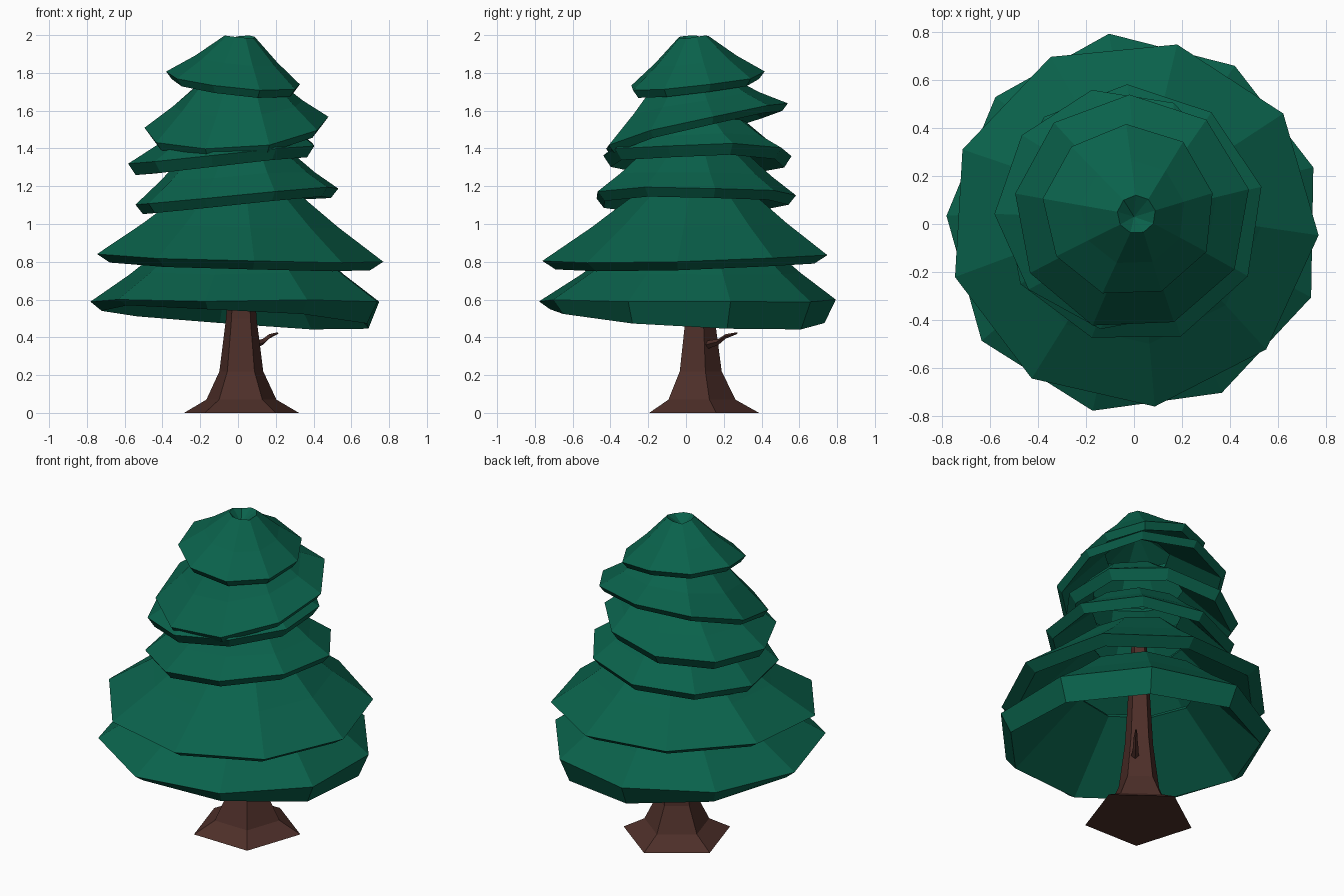
import bpy, math, random

if "Cube" in bpy.data.objects:
    bpy.data.objects.remove(bpy.data.objects["Cube"])

random.seed(4)


def material(name, rgb):
    m = bpy.data.materials.new(name)
    m.diffuse_color = (*rgb, 1)
    m.use_nodes = True
    m.node_tree.nodes["Principled BSDF"].inputs["Base Color"].default_value = m.diffuse_color
    return m


GREEN = material("needle_green", (0.003, 0.122, 0.071))
BROWN = material("bark_brown", (0.075, 0.028, 0.022))


def ring(n, phase, r, center, z):
    """Horizontal loop of n points."""
    return [(center[0] + r * math.cos(phase + math.tau * i / n),
             center[1] + r * math.sin(phase + math.tau * i / n), z) for i in range(n)]


def loft(name, rings, mat, closed=False, caps=False):
    """Join point loops into flat-faced walls."""
    n, k = len(rings[0]), len(rings)
    verts = [p for loop in rings for p in loop]
    faces = []
    for j in range(k if closed else k - 1):
        a, b = j * n, ((j + 1) % k) * n
        for i in range(n):
            h = (i + 1) % n
            faces.append((a + i, a + h, b + h, b + i))
    if caps:
        faces += [tuple(reversed(range(n))), tuple(range((k - 1) * n, k * n))]
    me = bpy.data.meshes.new(name)
    me.from_pydata(verts, [], faces)
    ob = bpy.data.objects.new(name, me)
    bpy.context.collection.objects.link(ob)
    me.materials.append(mat)
    return ob


def tier(name, center, r, z, tilt, phase, top_r, top_z, drop, inset, slant=(0, 0), crown=False):
    """Hollow tilted skirt: inner cone, lip, rim, outer cone, open top."""
    n, ph = 9, math.radians(phase)
    rim, lip, mid, top, inner = [], [], [], [], []
    for i in range(n):
        c, s = math.cos(ph + math.tau * i / n), math.sin(ph + math.tau * i / n)
        rr = r * random.uniform(0.985, 1.015)
        x, y = center[0] + rr * c, center[1] + rr * s
        zz = z + tilt[0] * x + tilt[1] * y + random.uniform(-0.008, 0.008)
        rim.append((x, y, zz))
        rl = rr - inset
        lip.append((center[0] + rl * c, center[1] + rl * s,
                    zz - drop + slant[0] * x + slant[1] * y))
        tx, ty = 0.01 + top_r * c, 0.04 + top_r * s
        tz = top_z + random.uniform(-0.01, 0.01)
        top.append((tx, ty, tz))
        mid.append(((x + tx) / 2, (y + ty) / 2, (zz + tz) / 2 - 0.01))
        inner.append((0.01 + top_r * 0.93 * c, 0.04 + top_r * 0.93 * s, tz - 0.03))
    if crown:
        # sunken tip closes the last skirt
        tip = [(0, 0.03, top_z - 0.06)] * n
        base = [(0, 0.03, top_z - 0.09)] * n
        return loft(name, [base, lip, rim, mid, top, tip], GREEN)
    return loft(name, [inner, lip, rim, mid, top], GREEN, closed=True)


# Foliage skirts, bottom to top
tier("foliage_1", (0, 0), 0.79, 0.595, (0, 0), 17.5, 0.38, 0.9, 0.09, 0.06, (-0.055, -0.05))
tier("foliage_2", (0, 0), 0.77, 0.825, (-0.03, 0.03), 36.5, 0.28, 1.19, 0.045, 0.07)
tier("foliage_3", (-0.01, 0.04), 0.545, 1.15, (0.08, 0), 12, 0.28, 1.38, 0.05, 0.04)
tier("foliage_4", (-0.07, 0.06), 0.505, 1.38, (0.1, 0.0), 22, 0.28, 1.55, 0.06, 0.04)
tier("foliage_5", (-0.01, 0.05), 0.495, 1.51, (0.06, 0.24), 11, 0.2, 1.77, 0.04, 0.03)
tier("foliage_6", (-0.02, 0.055), 0.36, 1.75, (-0.1, 0.12), 12, 0.08, 1.99, 0.04, 0.03,
     crown=True)

# Five-sided flared trunk
profile = [(0.32, 0), (0.195, 0.07), (0.122, 0.22), (0.085, 0.5), (0.04, 1.25)]
loft("trunk", [ring(5, math.radians(-55), r, (0.017, 0.067), z) for r, z in profile],
     BROWN, caps=True)

# Small bent twig
path = [(0.07, 0.09, 0.355, 0.025), (0.13, 0.17, 0.375, 0.016),
        (0.165, 0.21, 0.405, 0.012), (0.21, 0.27, 0.422, 0.005)]
side = (0.86, -0.5)
loops = []
for x, y, z, r in path:
    loops.append([(x + r * side[0] * math.cos(a), y + r * side[1] * math.cos(a),
                   z + r * math.sin(a)) for a in (0, math.tau / 4, math.pi, 3 * math.tau / 4)])
loft("twig", loops, BROWN, caps=True)
